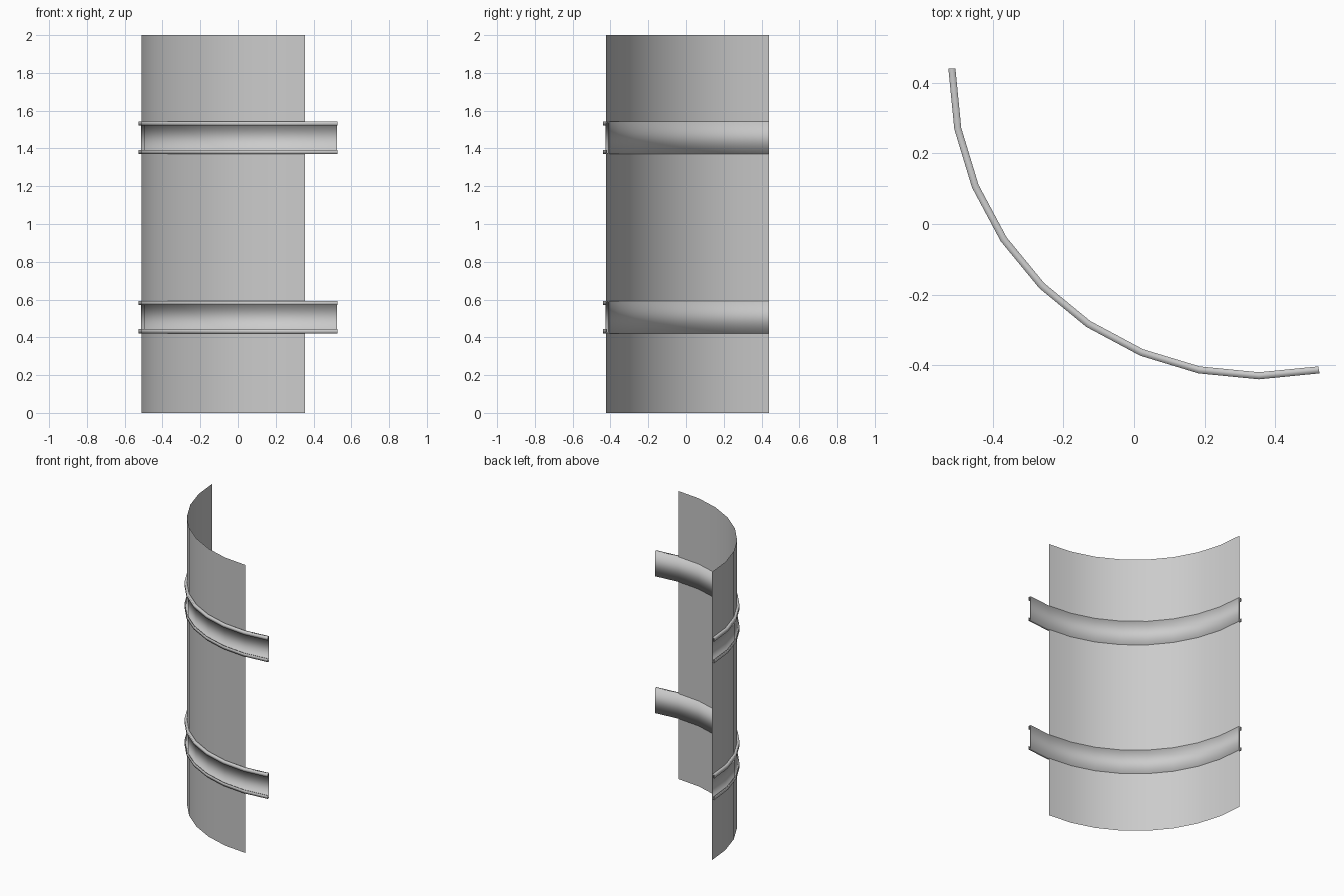
import bpy, bmesh, math

if "Cube" in bpy.data.objects:
    bpy.data.objects.remove(bpy.data.objects["Cube"])

R = 0.881                      # outer radius of the rails
CX, CY = 0.3545, 0.4405        # centre of the curve
STEP = math.radians(11.25)     # one side of a 32-sided circle


def sweep(name, profile, segments, closed):
    """Sweep an (r, z) profile round the curve centre."""
    bm = bmesh.new()
    rings = []
    for i in range(segments + 1):
        a = math.pi + i * STEP
        rings.append([bm.verts.new((CX + r * math.cos(a), CY + r * math.sin(a), z))
                      for r, z in profile])
    n = len(profile)
    for p, q in zip(rings, rings[1:]):
        for j in range(n if closed else n - 1):
            k = (j + 1) % n
            bm.faces.new((p[j], q[j], q[k], p[k]))
    if closed:
        # separate end caps keep the long faces softly shaded
        for ring, flip in ((rings[0], False), (rings[-1], True)):
            cap = [bm.verts.new(v.co) for v in ring]
            bm.faces.new(cap[::-1] if flip else cap)
        bmesh.ops.recalc_face_normals(bm, faces=bm.faces)
    for f in bm.faces:
        f.smooth = True
    me = bpy.data.meshes.new(name)
    bm.to_mesh(me)
    bm.free()
    ob = bpy.data.objects.new(name, me)
    bpy.context.collection.objects.link(ob)
    return ob


def rail_profile(zc):
    """Lipped channel, open to the outside, mirrored about its mid height."""
    h, lip, t, inner = 0.086, 0.022, 0.005, 0.861
    web = inner + 0.0065
    upper_out = [(web, h - t), (R - t, h - t), (R - t, h - lip), (R, h - lip), (R, h)]
    half = upper_out + [(inner, h)]
    lower = [(r, -z) for r, z in reversed(half)]
    return [(r, z + zc) for r, z in half + lower]


# curved sheet
sweep("curved_panel", [(0.8645, 0), (0.8645, 2)], 8, False)

# two channel rails, running one side past the sheet
for name, z in (("lower_rail", 0.507), ("upper_rail", 1.457)):
    sweep(name, rail_profile(z), 9, True)
